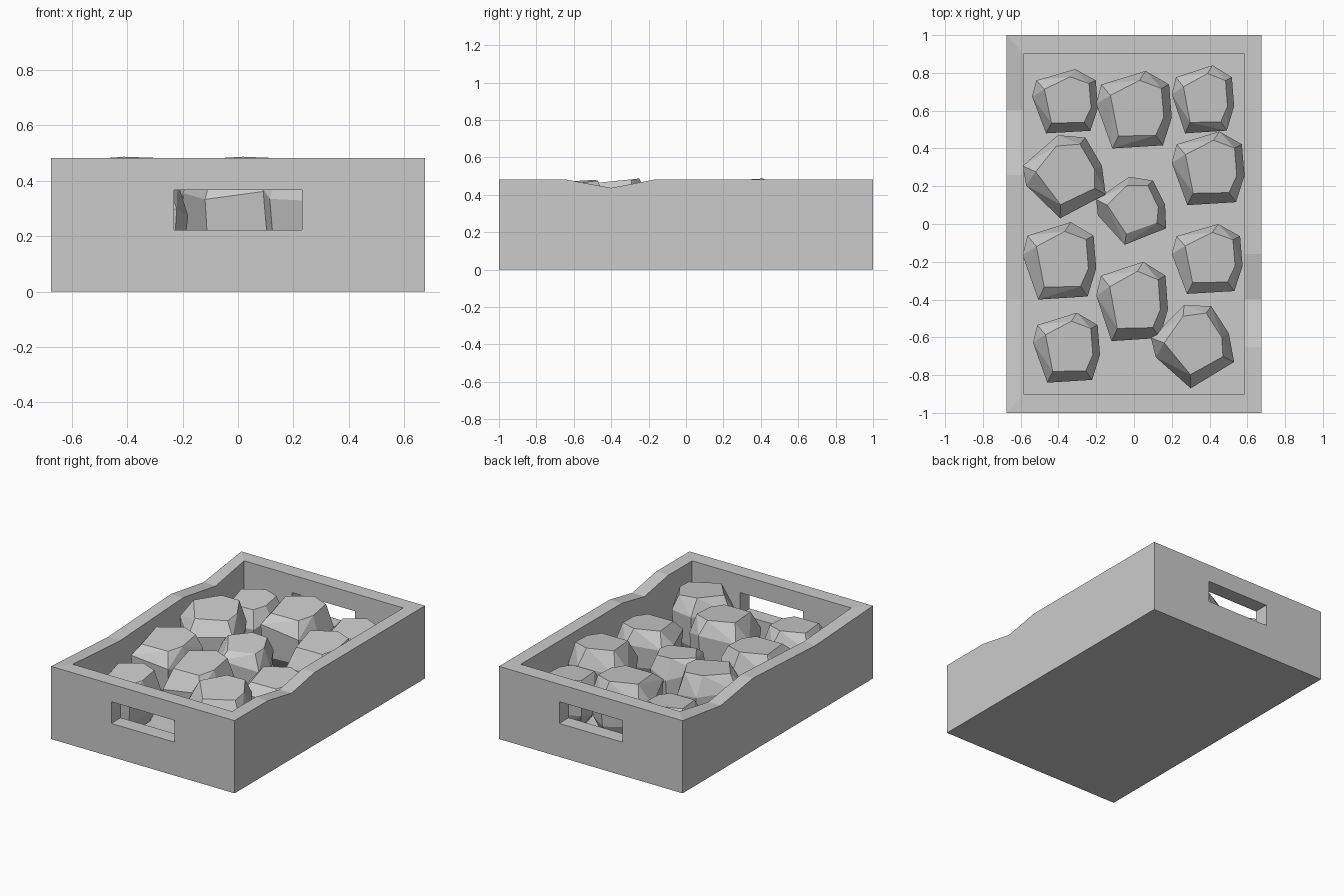
import bpy, bmesh, math, random
from mathutils import Vector, Matrix

if "Cube" in bpy.data.objects:
    bpy.data.objects.remove(bpy.data.objects["Cube"])

TOP, FLOOR = 0.483, 0.07


def add_object(name, bm):
    bmesh.ops.recalc_face_normals(bm, faces=bm.faces[:])
    mesh = bpy.data.meshes.new(name)
    bm.to_mesh(mesh)
    bm.free()
    obj = bpy.data.objects.new(name, mesh)
    bpy.context.collection.objects.link(obj)
    return obj


# Crate rim, anticlockwise from the front right corner, with worn dips
rim = [(1, -1, TOP), (1, -0.65, TOP), (1, -0.4, 0.437), (1, -0.16, TOP), (1, 1, TOP),
       (-1, 1, TOP), (-1, 0.6, 0.43), (-1, 0.26, TOP), (-1, -0.4, 0.45), (-1, -1, TOP)]
corners = [0, 4, 5, 9]


def loop_verts(bm, half_x, half_y, bottom):
    top = [bm.verts.new((sx * half_x, max(-half_y, min(half_y, y)), z)) for sx, y, z in rim]
    base = [bm.verts.new((top[i].co.x, top[i].co.y, bottom)) for i in corners]
    return top, base


def shell(bm, top, base):
    for k in range(4):
        a, b = corners[k], corners[(k + 1) % 4]
        run = top[a:b + 1] if b > a else [top[a], top[b]]
        bm.faces.new([base[k], base[(k + 1) % 4]] + run[::-1])
    bm.faces.new(base)


bm = bmesh.new()
outer, outer_base = loop_verts(bm, 0.675, 1.0, 0.0)
inner, inner_base = loop_verts(bm, 0.585, 0.9, FLOOR)
shell(bm, outer, outer_base)
shell(bm, inner, inner_base)
for i in range(len(rim)):
    j = (i + 1) % len(rim)
    bm.faces.new([outer[i], outer[j], inner[j], inner[i]])
crate = add_object("crate", bm)

# Hand holes through both end walls
bm = bmesh.new()
bmesh.ops.create_cube(bm, size=1)
for v in bm.verts:
    v.co = Vector((v.co.x * 0.464, v.co.y * 2.4, 0.294 + v.co.z * 0.144))
cutter = add_object("hand_hole_cutter", bm)
mod = crate.modifiers.new("hand_holes", 'BOOLEAN')
mod.operation, mod.solver, mod.object = 'DIFFERENCE', 'EXACT', cutter
bpy.context.view_layer.objects.active = crate
bpy.ops.object.modifier_apply(modifier=mod.name)
bpy.data.objects.remove(cutter)

# Faceted lumps: (x min, x max, y min, y max, top height, turn in degrees)
lumps = [(-0.54, -0.19, 0.48, 0.82, 0.405, 0), (-0.20, 0.20, 0.40, 0.81, 0.465, 0),
         (0.20, 0.53, 0.48, 0.84, 0.40, 0), (-0.59, -0.15, 0.03, 0.47, 0.487, 25),
         (0.20, 0.585, 0.10, 0.49, 0.46, 0), (-0.20, 0.17, -0.11, 0.25, 0.42, 20),
         (-0.59, -0.20, -0.40, 0.01, 0.46, 0), (0.20, 0.575, -0.37, 0.00, 0.405, 0),
         (-0.20, 0.18, -0.62, -0.20, 0.487, 0), (-0.535, -0.18, -0.84, -0.47, 0.41, 0),
         (0.09, 0.53, -0.87, -0.43, 0.48, 28)]
# One lump's widest outline and its flat top, seen from above
girth = [(-1, 0.15), (-0.87, 0.65), (0.29, 1), (0.9, 0.65), (0.97, -0.2), (0.74, -0.92), (-0.58, -1)]
cap = [(-0.63, 0.37), (0.13, 0.76), (0.7, 0.55), (0.76, -0.2), (0.55, -0.66), (-0.42, -0.68)]


def lump(name, x0, x1, y0, y1, top, turn, seed):
    rng = random.Random(seed)
    pts = [Vector((x, y, 0.94 + 0.05 * y)) for x, y in cap]
    pts += [Vector((x, y, 0.68 + rng.uniform(-0.1, 0.1))) for x, y in girth]
    pts += [Vector((0.93 * x, 0.93 * y, 0.28 + rng.uniform(-0.06, 0.06))) for x, y in girth]
    pts += [Vector((0.85 * x, 0.85 * y, 0)) for x, y in cap]
    spin = Matrix.Rotation(math.radians(turn), 3, 'Z')
    pts = [spin @ p for p in pts]
    goal = [(x0, x1), (y0, y1), (FLOOR, top)]
    span = [(min(p[i] for p in pts), max(p[i] for p in pts)) for i in range(3)]
    bm = bmesh.new()
    for p in pts:
        bm.verts.new([g[0] + (p[i] - s[0]) / (s[1] - s[0]) * (g[1] - g[0])
                      for i, (g, s) in enumerate(zip(goal, span))])
    bmesh.ops.convex_hull(bm, input=bm.verts[:])
    bmesh.ops.dissolve_limit(bm, angle_limit=math.radians(6),
                             verts=bm.verts[:], edges=bm.edges[:])
    add_object(name, bm)


for i, spec in enumerate(lumps):
    lump(f"lump_{i + 1}", *spec, seed=i + 3)
